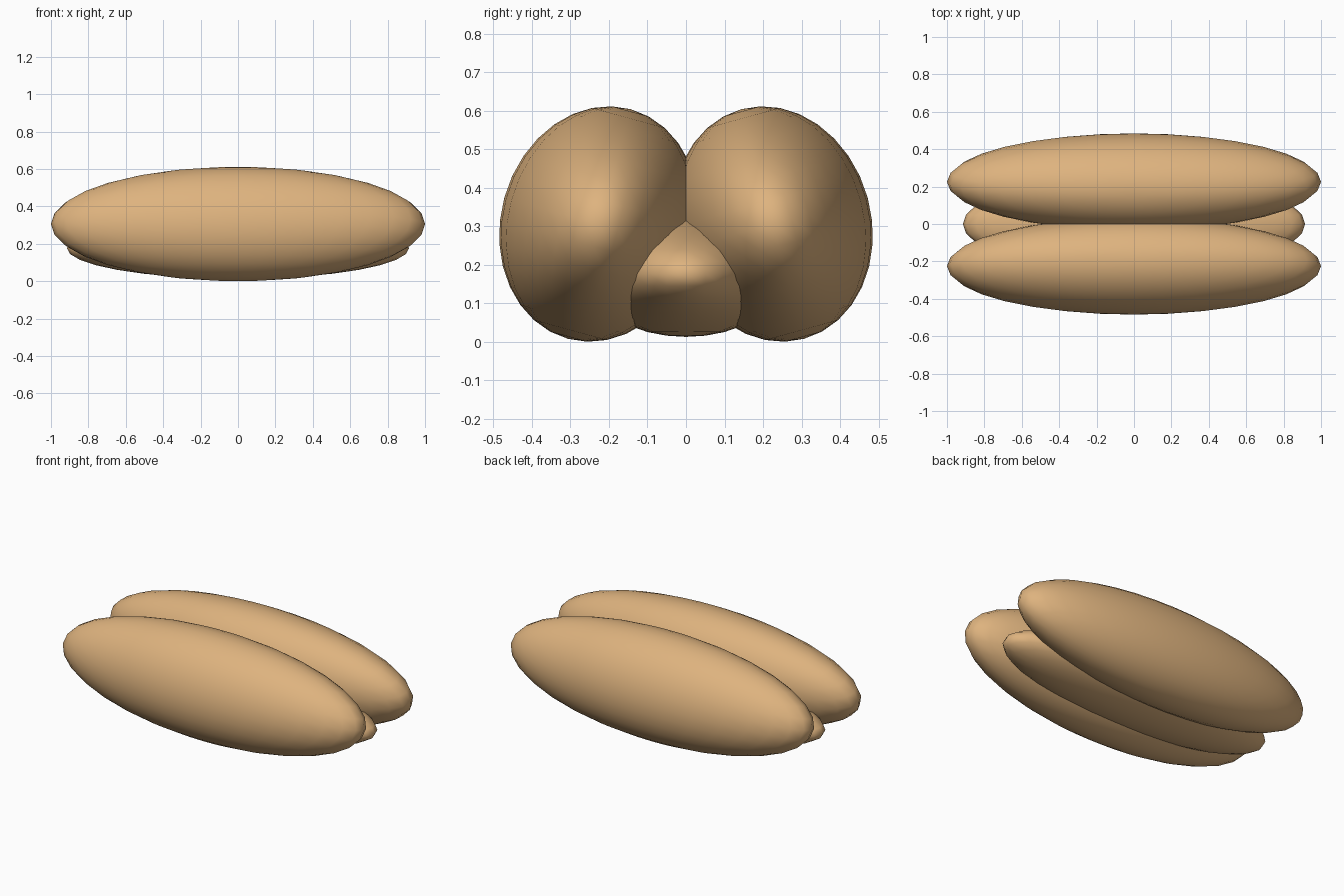
import bpy
from math import radians

cube = bpy.data.objects.get("Cube")
if cube:
    bpy.data.objects.remove(cube, do_unlink=True)

# Golden tan shared by every part
COLOUR = (0.73, 0.45, 0.21, 1.0)
tan = bpy.data.materials.new("golden_tan")
tan.use_nodes = True
tan.diffuse_color = COLOUR
shader = next(n for n in tan.node_tree.nodes if n.type == 'BSDF_PRINCIPLED')
shader.inputs["Base Color"].default_value = COLOUR
shader.inputs["Roughness"].default_value = 0.7


def ellipsoid(name, centre, radii, tilt=0.0):
    """Long smooth ellipsoid, tilted in degrees about its length."""
    bpy.ops.mesh.primitive_uv_sphere_add(segments=32, ring_count=16, radius=1, location=centre)
    obj = bpy.context.object
    obj.name = name
    obj.scale = radii
    obj.rotation_euler.x = radians(tilt)
    bpy.ops.object.transform_apply(location=False, rotation=True, scale=True)
    bpy.ops.object.shade_smooth()
    obj.data.materials.append(tan)
    return obj


# Two bun halves leaning together at the top
for side, name in ((-1, "front_bun_half"), (1, "back_bun_half")):
    ellipsoid(name, (0, side * 0.225, 0.306), (1.0, 0.256, 0.309), side * 15.3)

# Flatter, shorter filling between them, low down
ellipsoid("middle_filling", (0, 0, 0.177), (0.915, 0.26, 0.164))
